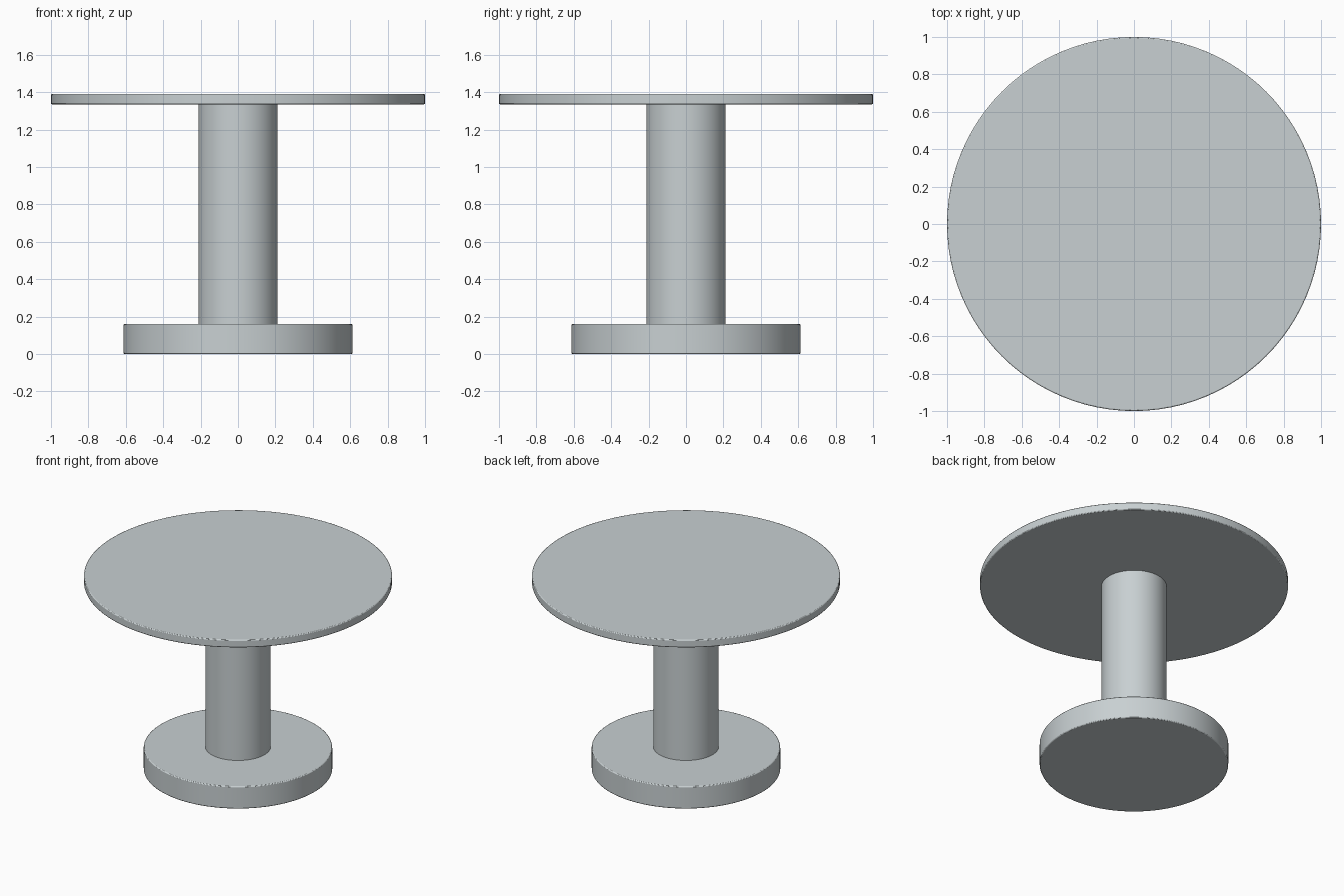
import bpy
import math

cube = bpy.data.objects.get("Cube")
if cube:
    bpy.data.objects.remove(cube, do_unlink=True)

# One grey for the whole table
grey = bpy.data.materials.new("pale_grey_metal")
grey.use_nodes = True
colour = (0.58, 0.63, 0.645, 1)
grey.diffuse_color = colour
grey.node_tree.nodes["Principled BSDF"].inputs["Base Color"].default_value = colour


def disc(name, radius, bottom, top, edge=0):
    """Upright round part between two heights, with an optional softened rim."""
    bpy.ops.mesh.primitive_cylinder_add(
        vertices=96, radius=radius, depth=top - bottom,
        location=(0, 0, (bottom + top) / 2))
    part = bpy.context.object
    part.name = name
    part.data.materials.append(grey)
    bpy.ops.object.shade_smooth_by_angle(angle=math.radians(30))
    if edge:
        bevel = part.modifiers.new("rim", 'BEVEL')
        bevel.width = edge
        bevel.segments = 2
        bevel.limit_method = 'ANGLE'
        bevel.angle_limit = math.radians(40)
    return part


# Heavy foot, column and thin round top
disc("base", 0.612, 0, 0.16, 0.006)
disc("column", 0.212, 0.155, 1.34)
disc("table_top", 1.0, 1.335, 1.39, 0.006)
